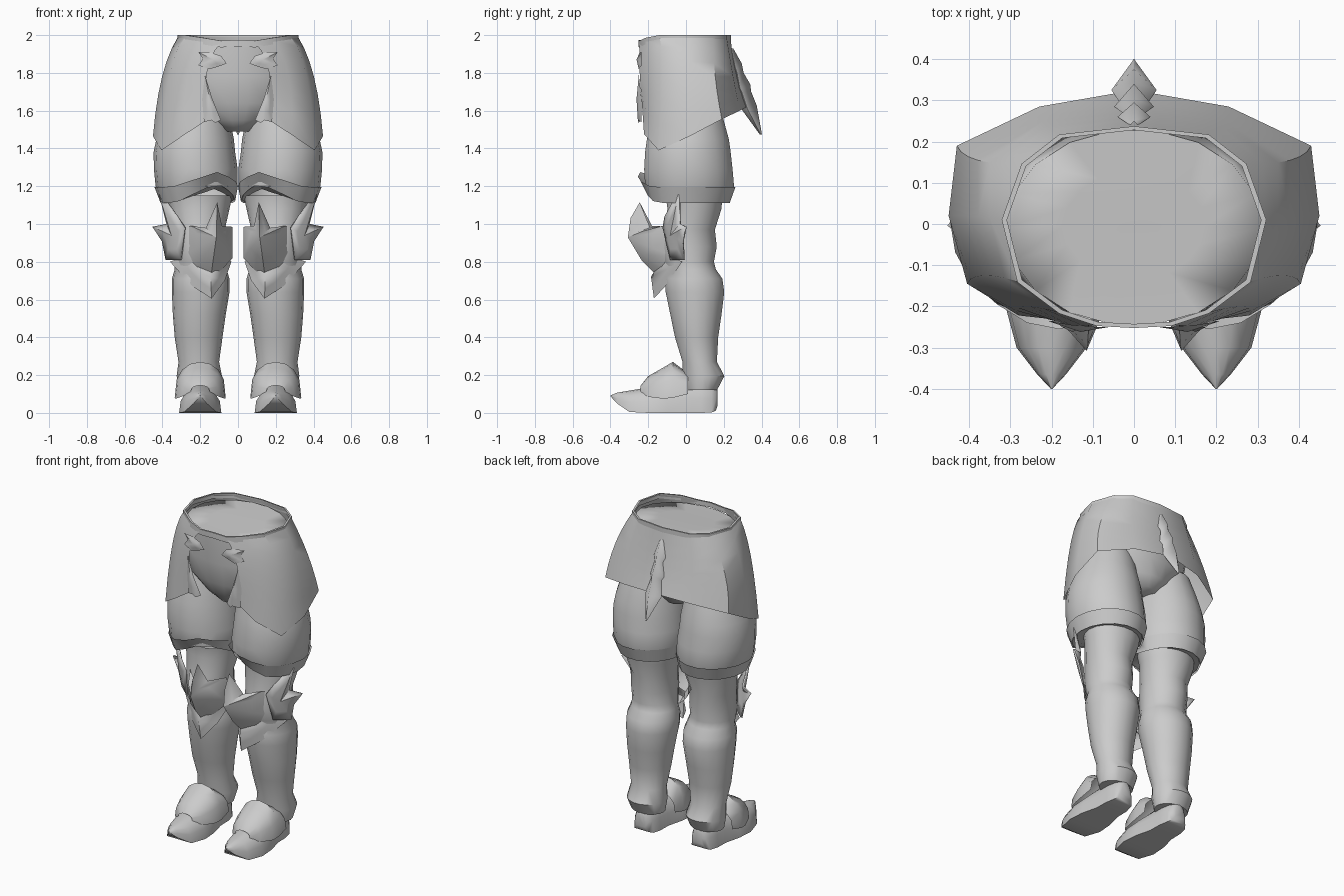
import bpy, bmesh, math

steel = bpy.data.materials.new("grey_steel")
steel.diffuse_color = (0.6, 0.6, 0.6, 1)


def make(name, verts, faces, mirror=True, thick=0, angle=40):
    me = bpy.data.meshes.new(name)
    me.from_pydata(verts, [], faces)
    bm = bmesh.new()
    bm.from_mesh(me)
    bmesh.ops.remove_doubles(bm, verts=bm.verts, dist=0.0005)
    bmesh.ops.recalc_face_normals(bm, faces=bm.faces)
    bm.to_mesh(me)
    bm.free()
    me.materials.append(steel)
    ob = bpy.data.objects.new(name, me)
    bpy.context.collection.objects.link(ob)
    if thick:
        s = ob.modifiers.new("thickness", 'SOLIDIFY')
        s.thickness = thick
        s.offset = 0
    if mirror:
        ob.modifiers.new("mirror", 'MIRROR')
    bpy.ops.object.select_all(action='DESELECT')
    ob.select_set(True)
    bpy.context.view_layer.objects.active = ob
    bpy.ops.object.shade_smooth_by_angle(angle=math.radians(angle))
    return ob


def loft(name, rows, closed=True, cap_start=False, cap_end=False, **kw):
    n = len(rows[0])
    verts = [p for r in rows for p in r]
    faces = []
    for i in range(len(rows) - 1):
        for j in range(n if closed else n - 1):
            k = (j + 1) % n
            faces.append((i*n + j, i*n + k, (i+1)*n + k, (i+1)*n + j))
    if cap_start:
        faces.append(tuple(range(n)))
    if cap_end:
        faces.append(tuple(range((len(rows)-1)*n, len(rows)*n)))
    return make(name, verts, faces, **kw)


def fan(name, centre, outline, bulge=0, **kw):
    # plate from a raised centre to its outline, with a domed middle ring
    mid = [tuple(c + .55*(p - c) - (bulge if i == 1 else 0)
                 for i, (c, p) in enumerate(zip(centre, o))) for o in outline]
    return loft(name, [[centre]*len(outline), mid, outline], **kw)


def ring(x0, x1, y0, y1, z, peak=0, tip=0, n=18):
    # oval section, optionally rising and jutting out to a point in front
    pts = []
    for i in range(n):
        a = 2 * math.pi * i / n
        w = max(0, 1 - abs(a - math.radians(240)) / 1.15)
        pts.append(((x0+x1)/2 + (x1-x0)/2*math.cos(a),
                    (y0+y1)/2 + (y1-y0)/2*math.sin(a) - tip*w, z + peak*w))
    return pts


def arch(y, hw, z0, z1, power=1.0, n=8, cx=0.2):
    # arched section across the foot
    return [(cx + hw*math.cos(math.pi*i/n), y,
             z0 + (z1-z0)*math.sin(math.pi*i/n)**power) for i in range(n + 1)]


# hip skirt: columns from front edge round to the back, top / middle / hem
cols = [
    ((.09, -.245, 1.96), (.165, -.245, 1.80), (.165, -.225, 1.55)),
    ((.18, -.215, 1.975), (.27, -.20, 1.78), (.28, -.222, 1.475)),
    ((.28, -.14, 1.99), (.365, -.125, 1.78), (.405, -.145, 1.39)),
    ((.318, .01, 1.99), (.402, .02, 1.78), (.45, .02, 1.465)),
    ((.27, .145, 1.99), (.38, .155, 1.78), (.43, .19, 1.555)),
    ((.18, .215, 1.99), (.22, .25, 1.78), (.23, .285, 1.60)),
    ((0, .235, 1.99), (0, .27, 1.78), (0, .325, 1.62)),
]


def curve3(a, m, b, t):
    wa, wm, wb = (1-t)*(1-2*t), 4*t*(1-t), t*(2*t-1)
    return tuple(wa*p + wm*q + wb*r for p, q, r in zip(a, m, b))


loft("hip_skirt", [[curve3(*c, t/6) for c in cols] for t in range(7)], closed=False)

# waist rim
top = [(0, -.25, 1.965)] + [c[0] for c in cols]
loft("waist_rim", [[(x*1.01, y*1.01, z - .025) for x, y, z in top],
                   [(x*1.01, y*1.01, min(2, z + .01)) for x, y, z in top],
                   [(x*.97, y*.97, min(2, z + .01)) for x, y, z in top]], closed=False)

# pelvis, closed on top by a surface that dips towards the front
waist = [(x, y, 1.955 + .06*y) for x, y, z in ring(-.312, .312, -.247, .23, 0)]
inner = [(x*.55, y*.55, 1.955 + .04*y) for x, y, z in waist]
loft("pelvis", [[(0, 0, 1.957)]*18, inner, waist, ring(-.335, .335, -.243, .245, 1.78),
                ring(-.31, .31, -.222, .22, 1.64), ring(-.19, .19, -.18, .19, 1.55),
                ring(-.09, .09, -.13, .15, 1.49)], cap_end=True, mirror=False, angle=85)

# puffed thighs
loft("thigh", [ring(.06, .36, -.16, .17, 1.66), ring(.04, .405, -.19, .205, 1.54),
               ring(.022, .432, -.21, .23, 1.45), ring(.015, .447, -.22, .24, 1.38),
               ring(.002, .445, -.225, .25, 1.29), ring(.002, .436, -.22, .258, 1.20),
               ring(.02, .405, -.20, .23, 1.12, .1), ring(.045, .37, -.09, .19, 1.125, .06)],
     cap_start=True, angle=35)

# folded hem cuff with a point standing off the thigh
loft("thigh_cuff", [ring(.015, .41, -.203, .235, 1.112, .105, .01),
                    ring(.0, .442, -.224, .265, 1.195, .08, .05)])

# lower leg, from knee sleeve to flared ankle
loft("lower_leg", [ring(.03, .375, -.11, .195, 1.15), ring(.045, .365, -.10, .19, 1.08),
                   ring(.07, .34, -.12, .155, .97), ring(.07, .335, -.13, .165, .88),
                   ring(.07, .335, -.12, .15, .80), ring(.06, .335, -.10, .16, .76),
                   ring(.045, .35, -.115, .195, .71), ring(.045, .35, -.11, .205, .64),
                   ring(.065, .345, -.085, .19, .52), ring(.082, .335, -.06, .172, .40),
                   ring(.10, .315, -.02, .165, .27), ring(.085, .325, -.02, .205, .195),
                   ring(.10, .31, 0, .165, .12)], cap_end=True)

# pointed shoe
shoe = [(-.40, .002, .088, .092), (-.365, .035, .05, .107), (-.30, .085, .005, .118),
        (-.20, .112, 0, .135), (-.10, .105, 0, .15), (0, .08, 0, .17),
        (.08, .078, 0, .17), (.135, .066, .002, .16), (.158, .05, .012, .14),
        (.168, .03, .04, .12)]
loft("shoe", [arch(*s, power=.8) for s in shoe], cap_start=True, cap_end=True, angle=60)

# instep guard over the shoe
guard = [(-.24, .05, .11, .145), (-.20, .10, .085, .195), (-.12, .13, .075, .24),
         (-.07, .135, .08, .27), (.01, .13, .10, .21)]
loft("instep_guard", [arch(*g, power=.7) for g in guard], closed=False)

# knee plate with raised point and upper spike
fan("knee_plate", (.115, -.308, .93),
    [(.03, -.07, .985), (.028, -.06, .82), (.09, -.11, .755), (.145, -.14, .71),
     (.22, -.12, .765), (.31, -.03, .82), (.305, -.03, .97), (.25, -.12, .99),
     (.17, -.19, .98), (.11, -.245, 1.115), (.085, -.18, .99)], bulge=.02, angle=50)

# V plate under the knee
fan("knee_lower_plate", (.145, -.185, .72),
    [(.035, -.03, .80), (.07, -.10, .70), (.14, -.17, .605), (.24, -.11, .67),
     (.36, -.02, .80), (.28, -.08, .83), (.145, -.13, .82), (.06, -.08, .83)], angle=50)

# spiked wing on the outer side of the knee
fan("knee_wing", (.35, -.08, .94),
    [(.28, -.12, .98), (.32, -.11, 1.04), (.42, -.035, 1.18), (.375, -.03, 1.0),
     (.45, 0, .985), (.40, -.015, .91), (.38, -.01, .81), (.30, -.08, .81)], thick=.01)

# belt ornament
fan("belt_ornament", (.13, -.262, 1.87),
    [(.06, -.25, 1.85), (.09, -.25, 1.89), (.15, -.245, 1.91), (.21, -.235, 1.91),
     (.185, -.235, 1.875), (.21, -.235, 1.84), (.15, -.25, 1.82), (.10, -.25, 1.835)])

# hanging front strap
fan("front_strap", (.15, -.262, 1.66),
    [(.175, -.25, 1.79), (.135, -.25, 1.66), (.09, -.24, 1.55), (.12, -.25, 1.535),
     (.14, -.255, 1.55), (.18, -.235, 1.54), (.19, -.235, 1.66)])

# serrated tail ridge at the back
ridge = [(0, .25, 1.93), (0, .295, 1.85), (0, .305, 1.80), (0, .34, 1.74),
         (0, .345, 1.70), (0, .375, 1.625), (0, .402, 1.475)]
edge = [(.01, .24, 1.93), (.04, .26, 1.83), (.028, .27, 1.80), (.048, .285, 1.72),
        (.035, .295, 1.70), (.055, .325, 1.61), (.004, .395, 1.475)]
under = [(0, .23, 1.92), (0, .25, 1.83), (0, .26, 1.80), (0, .27, 1.72),
         (0, .28, 1.70), (0, .285, 1.62), (0, .39, 1.475)]
loft("tail_ridge", [ridge, edge, under], closed=False)
